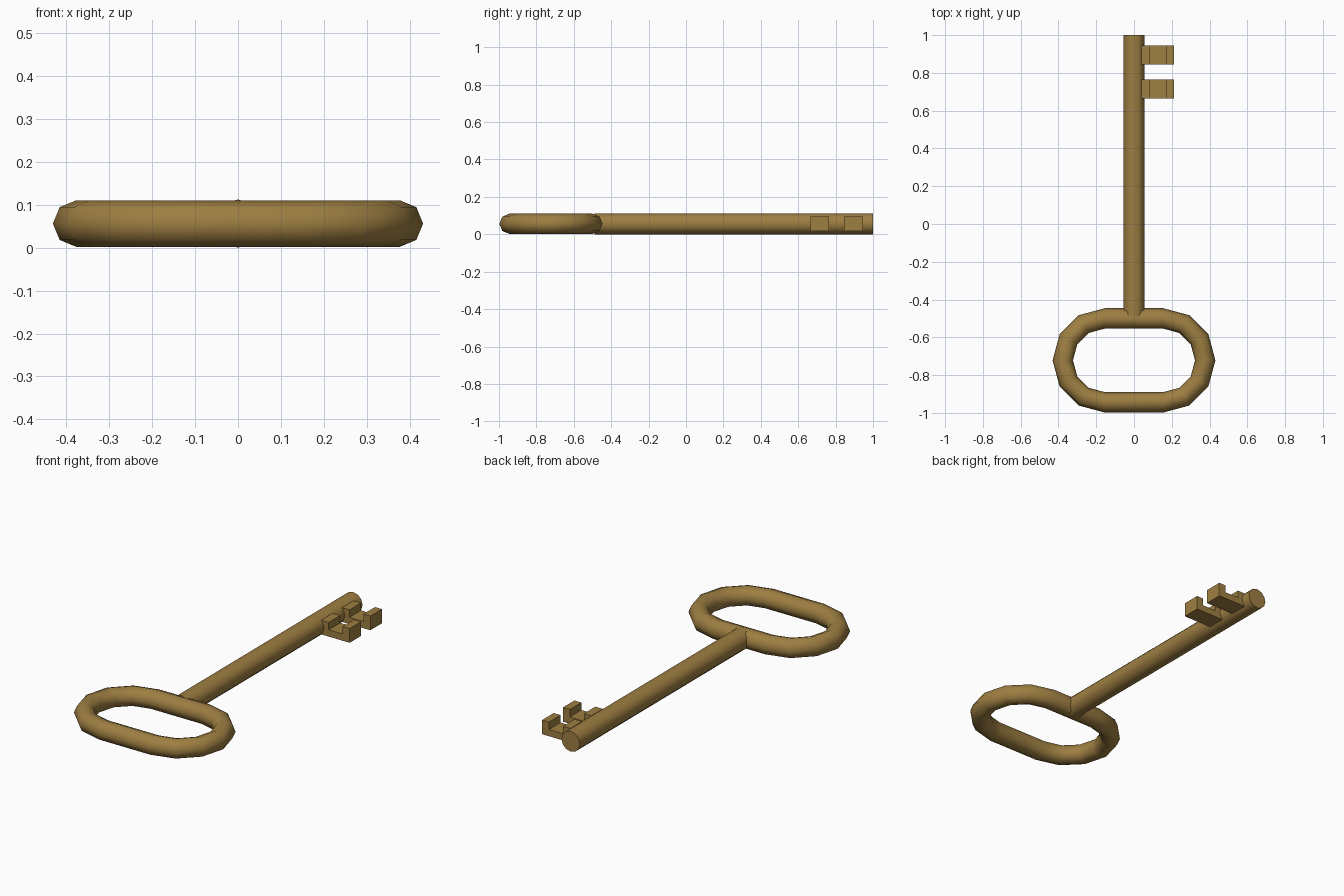
import bpy, bmesh
from math import radians

cube = bpy.data.objects.get("Cube")
if cube:
    bpy.data.objects.remove(cube, do_unlink=True)

MID_Z = 0.056
TUBE = 0.055

brass = bpy.data.materials.new("aged_brass")
brass.use_nodes = True
colour = (0.34, 0.21, 0.054, 1)
brass.diffuse_color = colour
bsdf = next(n for n in brass.node_tree.nodes if n.type == 'BSDF_PRINCIPLED')
bsdf.inputs["Base Color"].default_value = colour


def finish(obj, name, smooth=None):
    obj.name = name
    obj.data.materials.clear()
    obj.data.materials.append(brass)
    if smooth:
        bpy.ops.object.select_all(action='DESELECT')
        obj.select_set(True)
        bpy.context.view_layer.objects.active = obj
        bpy.ops.object.shade_smooth_by_angle(angle=radians(smooth))


# Bow: a torus cut in half and stretched apart by straight bars
bpy.ops.mesh.primitive_torus_add(major_segments=12, minor_segments=8,
                                 major_radius=0.222, minor_radius=TUBE - 0.001,
                                 location=(0, -0.722, MID_Z))
bow = bpy.context.object
bm = bmesh.new()
bm.from_mesh(bow.data)
middle = [e for e in bm.edges if all(abs(v.co.x) < 0.001 for v in e.verts)]
bmesh.ops.split_edges(bm, edges=middle)
for v in bm.verts:
    side = sum(f.calc_center_median().x for f in v.link_faces)
    v.co.x += 0.155 if side > 0 else -0.155
rims = [e for e in bm.edges if e.is_boundary]
for front in (True, False):
    bmesh.ops.bridge_loops(bm, edges=[e for e in rims if (e.verts[0].co.y < 0) == front])
bmesh.ops.recalc_face_normals(bm, faces=bm.faces)
bm.to_mesh(bow.data)
bm.free()
finish(bow, "bow_ring", 60)

# Shaft: plain round bar running out of the bow
bpy.ops.mesh.primitive_cylinder_add(vertices=12, radius=MID_Z, depth=1.49,
                                    location=(0, 0.255, MID_Z),
                                    rotation=(radians(90), 0, 0))
finish(bpy.context.object, "shaft", 60)


# Bits: notched U profile extruded along the shaft
def add_bit(name, y, width=0.1):
    low, notch, high = 0.018, 0.055, 0.096
    profile = [(0.04, low), (0.212, low), (0.212, high), (0.17, high),
               (0.17, notch), (0.085, notch), (0.085, high), (0.04, high)]
    bm = bmesh.new()
    face = bm.faces.new([bm.verts.new((x, y, z)) for x, z in profile])
    out = bmesh.ops.extrude_face_region(bm, geom=[face])
    moved = [g for g in out["geom"] if isinstance(g, bmesh.types.BMVert)]
    bmesh.ops.translate(bm, verts=moved, vec=(0, width, 0))
    bmesh.ops.recalc_face_normals(bm, faces=bm.faces)
    mesh = bpy.data.meshes.new(name)
    bm.to_mesh(mesh)
    bm.free()
    obj = bpy.data.objects.new(name, mesh)
    bpy.context.collection.objects.link(obj)
    finish(obj, name)


add_bit("inner_bit", 0.665)
add_bit("outer_bit", 0.845)
